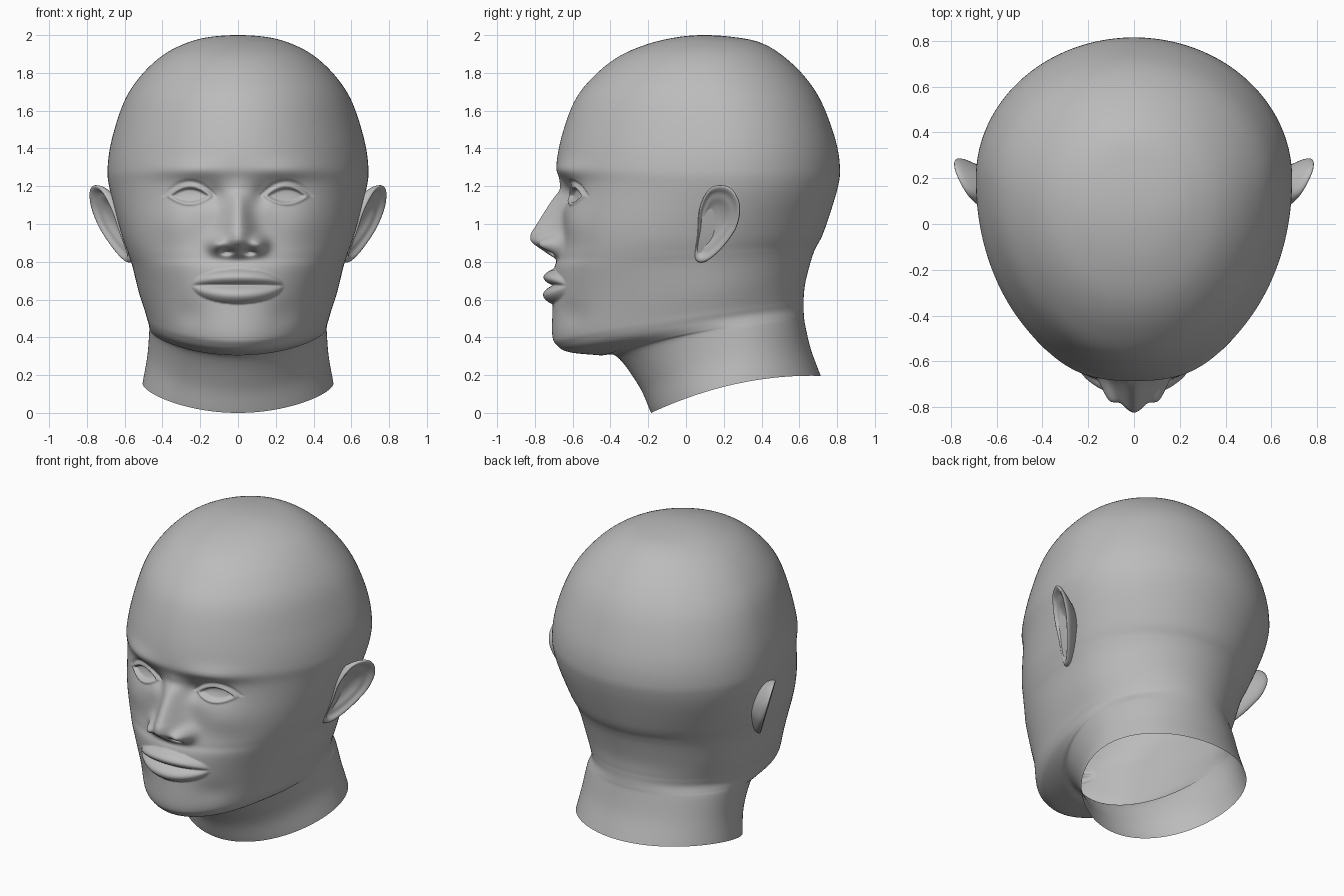
import bpy, bmesh, math

if "Cube" in bpy.data.objects:
    bpy.data.objects.remove(bpy.data.objects["Cube"])

skin = bpy.data.materials.new("plain_grey")
skin.diffuse_color = (0.5, 0.5, 0.5, 1)
skin.use_nodes = True
skin.node_tree.nodes["Principled BSDF"].inputs["Base Color"].default_value = skin.diffuse_color


def g(a, c, s):
    return math.exp(-((a - c) / s) ** 2)


def step(a, lo, hi):
    t = min(1, max(0, (a - lo) / (hi - lo)))
    return t * t * (3 - 2 * t)


def catmull(p0, p1, p2, p3, t):
    return [0.5 * (2 * b + (c - a) * t + (2 * a - 5 * b + 4 * c - d) * t * t
                   + (3 * b - a - 3 * c + d) * t ** 3)
            for a, b, c, d in zip(p0, p1, p2, p3)]


def finish(bm, name):
    bmesh.ops.recalc_face_normals(bm, faces=bm.faces[:])
    me = bpy.data.meshes.new(name)
    bm.to_mesh(me)
    bm.free()
    me.materials.append(skin)
    for p in me.polygons:
        p.use_smooth = True
    ob = bpy.data.objects.new(name, me)
    bpy.context.collection.objects.link(ob)
    return ob


# nose ridge: height, projection
NOSE = [(1.25, 0), (1.18, .008), (1.13, .05), (.945, .17), (.905, .165), (.85, .075), (.81, 0)]


def nose_at(z):
    for a, b in zip(NOSE, NOSE[1:]):
        if b[0] <= z < a[0]:
            return a[1] + (b[1] - a[1]) * (a[0] - z) / (a[0] - b[0])
    return 0


def relief(x, z):
    """Forward push of the face surface at (x, z)."""
    x = abs(x)
    if x > .75 or z > 1.6 or z < .36:
        return 0
    # nose, wings and nostrils
    p = (nose_at(z - .012) + nose_at(z) + nose_at(z + .012)) / 3
    d = p * g(x, 0, .1 - .04 * step(z, .85, 1.12))
    d += .075 * g(x, .11, .045) * g(z, .89, .042)
    d -= .05 * g(x, .06, .03) * g(z, .852, .014)
    # sockets, brow, cheeks
    d -= .035 * g(x, .2, .14) * g(z, 1.17, .07)
    d -= .02 * g(x, .12, .04) * g(z, 1.15, .05)
    d += .018 * g(x, .26, .16) * g(z, 1.285, .05)
    d += .015 * g(x, .33, .12) * g(z, 1, .1)
    d -= .012 * g(x, .25, .08) * g(z, .52, .07)
    # almond eye opening with lids
    u = (x - .255) / .1
    v = (z - 1.148) / (.042 if z > 1.148 else .034)
    e = abs(v) + u * u
    d += .012 * g(e, 1.22, .24) - .014 * (1 - step(e, .8, 1.05))
    if v > 0:
        d -= .008 * g(e, 1.85, .2)
    # lips
    k = 1 - (x / .24) ** 2
    if k > 0:
        s = (z - .675) / (.088 if z > .675 else -.1) / k ** .5
        if 0 < s < 1:
            d += .052 * k ** .7 * math.sin(math.pi * s) ** .8
    return d


# tilted sections: front y, z, back y, z, half width
ROWS = [
    (.10, 2, .10, 2, 0),
    (-.04, 1.99, .25, 1.99, .15),
    (-.195, 1.955, .386, 1.963, .27),
    (-.35, 1.89, .50, 1.90, .395),
    (-.48, 1.79, .62, 1.79, .51),
    (-.585, 1.66, .715, 1.65, .60),
    (-.655, 1.475, .79, 1.45, .665),
    (-.685, 1.31, .815, 1.30, .69),
    (-.665, 1.20, .80, 1.18, .68),
    (-.655, .95, .73, .96, .62),
    (-.675, .83, .685, .87, .585),
    (-.70, .75, .66, .80, .56),
    (-.706, .56, .632, .69, .525),
    (-.708, .415, .623, .61, .495),
    (-.685, .36, .622, .58, .485),
    (-.62, .322, .622, .55, .475),
    (-.46, .305, .625, .51, .47),
    (-.365, .297, .63, .47, .47),
    (-.248, .14, .66, .34, .48),
    (-.185, 0, .713, .196, .505)]

HALF = 150
ANGLES = [math.pi * (i / HALF) ** 1.6 for i in range(HALF + 1)]
ANGLES += [-a for a in ANGLES[-2:0:-1]]


def section(bm, r):
    yf, zf, yb, zb, w = r
    # widest point, roundness of the front and bow of the section follow height
    ym = .2 - .1 * step(zf, 1.45, 2) - .1 * (1 - step(zf, .8, 1.22))
    if zf < .42:
        ym += .18 * step(yf, -.7, -.15)
    nf = 1.97 + .42 * g(zf, .92, .27)
    bow = .055 * (1 - step(zf, 0, .65))
    ring = []
    for a in ANGLES:
        c, s = math.cos(a), math.sin(a)
        n = nf if c > 0 else 2
        q = (abs(c) ** n + abs(s) ** n) ** (-1 / n)
        x = w * s * q
        y = ym - c * q * ((ym - yf) if c > 0 else (yb - ym))
        t = (y - yf) / (yb - yf)
        z = zf + (zb - zf) * t + bow * 4 * t * (1 - t)
        if c > 0:
            y -= relief(x, z) * step(c, 0, .35)
        ring.append(bm.verts.new((x, y, z)))
    return ring


def bridge(bm, a, b):
    n = len(a)
    for i in range(n):
        j = (i + 1) % n
        bm.faces.new((a[i], a[j], b[j], b[i]))


def fan(bm, ring, co):
    c = bm.verts.new(co)
    for i in range(len(ring)):
        bm.faces.new((c, ring[i], ring[(i + 1) % len(ring)]))


# head and open neck as one skin
f = ROWS[1]
before = (f[2], f[3], f[0], f[1], -f[4])
after = [2 * a - b for a, b in zip(ROWS[-1], ROWS[-2])]
P = [before] + ROWS + [after]
bm = bmesh.new()
rings = []
for i in range(len(ROWS) - 1):
    hi, lo = ROWS[i][1], ROWS[i + 1][1]
    n = max(8, int((hi - lo) / .006)) if hi < 1.4 and lo > .5 else 8
    for k in range(1, n + 1):
        rings.append(section(bm, catmull(P[i], P[i + 1], P[i + 2], P[i + 3], k / n)))
fan(bm, rings[0], (0, .1, 2))
for a, b in zip(rings, rings[1:]):
    bridge(bm, a, b)
finish(bm, "head_and_neck")

# ears: outline in y,z and rings of (scale, height) from hidden back to hollow
OUT = [(.12, 1.185), (.19, 1.207), (.25, 1.18), (.287, 1.10), (.275, 1), (.23, .92),
       (.16, .84), (.09, .795), (.045, .82), (.06, .95), (.07, 1.08)]
SHAPE = [(.55, -.11), (.8, -.06), (.95, -.03), (1, -.01), (.99, .006), (.94, .01),
         (.86, .004), (.78, -.016), (.62, -.016), (.5, -.034), (.3, -.045)]
CY, CZ = .15, 1.02


def ear_point(y, z, h, side):
    return (side * (.30 + .507 * y + .30 * z + h), y, z)


def ear(name, side):
    m = len(OUT)
    outline = [catmull(*[OUT[(i + o) % m] for o in (-1, 0, 1, 2)], k / 4)
               for i in range(m) for k in range(4)]
    bm = bmesh.new()
    loops = [[bm.verts.new(ear_point(CY + (y - CY) * s, CZ + (z - CZ) * s, h, side))
              for y, z in outline] for s, h in SHAPE]
    for a, b in zip(loops, loops[1:]):
        bridge(bm, a, b)
    fan(bm, loops[-1], ear_point(CY, CZ, -.047, side))
    fan(bm, loops[0][::-1], ear_point(CY, CZ, -.11, side))
    ob = finish(bm, name)
    ob.modifiers.new("smooth", 'SUBSURF').levels = 1


ear("right_ear", 1)
ear("left_ear", -1)
